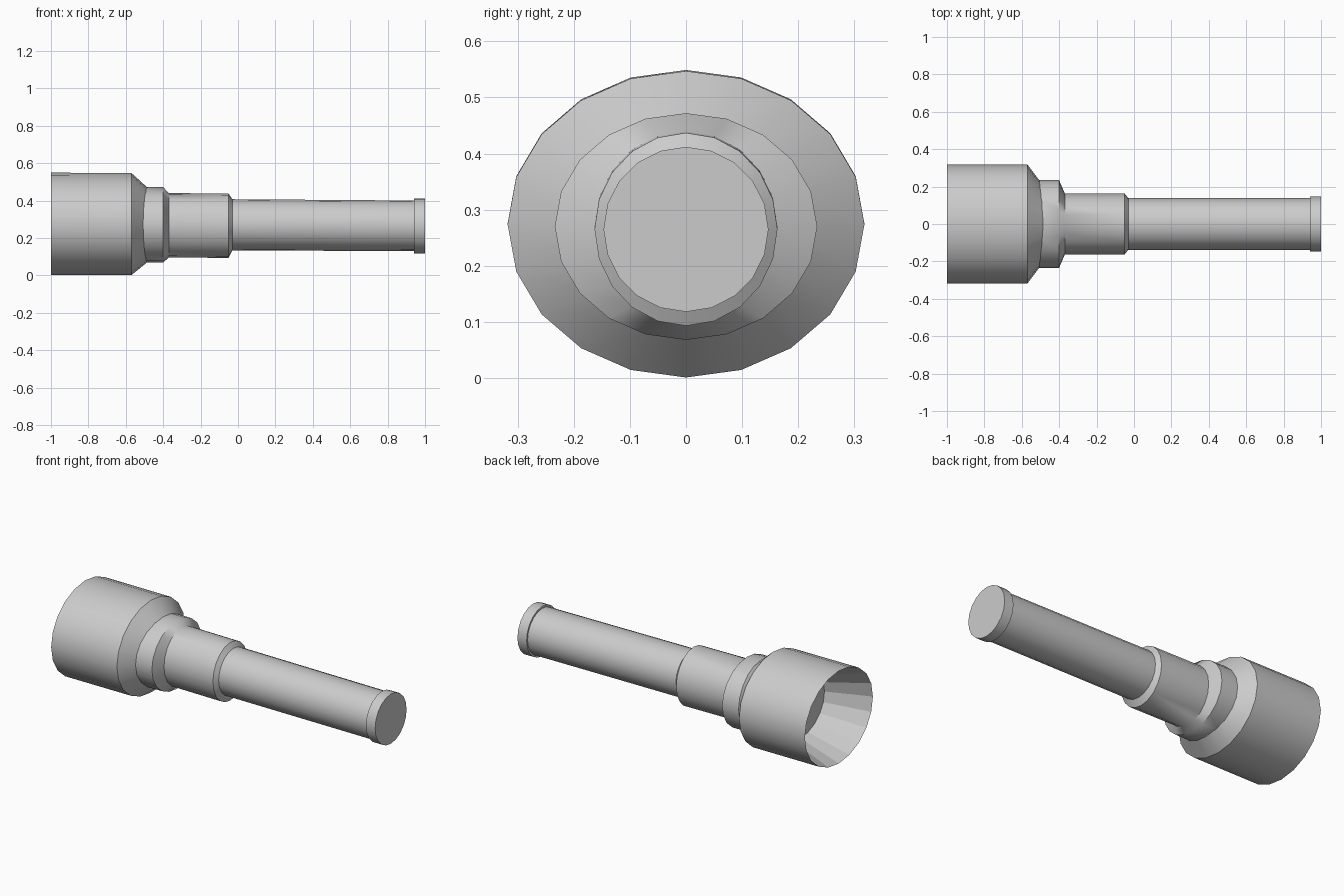
import bpy, bmesh, math

if "Cube" in bpy.data.objects:
    bpy.data.objects.remove(bpy.data.objects["Cube"])

SIDES = 20

def lathe(name, profile, angle=35, cap_start=False, cap_end=False, flat=False, inward=False):
    """Skin elliptical rings along x. Each row: x, radius y, radius z, centre z."""
    bm = bmesh.new()
    rings = []
    for x, ry, rz, cz in profile:
        rings.append([bm.verts.new((x, ry * math.sin(2 * math.pi * i / SIDES),
                                    cz + rz * math.cos(2 * math.pi * i / SIDES)))
                      for i in range(SIDES)])
    for a, b in zip(rings, rings[1:]):
        for i in range(SIDES):
            j = (i + 1) % SIDES
            f = (a[i], b[i], b[j], a[j])
            bm.faces.new(f if inward else f[::-1])
    if cap_start:
        bm.faces.new(rings[0])
    if cap_end:
        bm.faces.new(rings[-1])
    bm.normal_update()
    # outer shells point away from the axis, end caps along it
    for f in bm.faces:
        c = f.calc_center_median()
        if len(f.verts) == SIDES:
            want = 1 if (cap_end and abs(c.x - profile[-1][0]) < 1e-4 and not inward) else -1
            if f.normal.x * want < 0:
                f.normal_flip()
        else:
            radial = f.normal.y * c.y + f.normal.z * (c.z - 0.27)
            if radial * (-1 if inward else 1) < 0:
                f.normal_flip()
    mesh = bpy.data.meshes.new(name)
    bm.to_mesh(mesh)
    bm.free()
    ob = bpy.data.objects.new(name, mesh)
    bpy.context.collection.objects.link(ob)
    if not flat:
        bpy.ops.object.select_all(action='DESELECT')
        ob.select_set(True)
        bpy.context.view_layer.objects.active = ob
        bpy.ops.object.shade_smooth_by_angle(angle=math.radians(angle))
    return ob

# lamp head with tapered shoulder
lathe("lamp_head", [(-1.0, 0.318, 0.274, 0.275), (-0.57, 0.318, 0.273, 0.274),
                    (-0.485, 0.205, 0.20, 0.270)])

# open faceted reflector dish inside the head
lathe("reflector", [(-1.0, 0.318, 0.274, 0.275), (-0.75, 0.223, 0.192, 0.275)],
      cap_end=True, flat=True, inward=True)

# collar flowing into the grip sleeve, chamfered at its end
lathe("collar_and_sleeve", [(-0.51, 0.234, 0.202, 0.270), (-0.40, 0.234, 0.202, 0.270),
                            (-0.37, 0.163, 0.172, 0.268), (-0.05, 0.163, 0.172, 0.265),
                            (-0.03, 0.138, 0.137, 0.270)], angle=50)

# long battery tube
lathe("battery_tube", [(-0.04, 0.138, 0.137, 0.270), (0.94, 0.138, 0.135, 0.265)])

# end cap
lathe("end_cap", [(0.94, 0.136, 0.134, 0.265), (0.9401, 0.147, 0.147, 0.265),
                  (1.0, 0.147, 0.147, 0.265)], cap_end=True)
